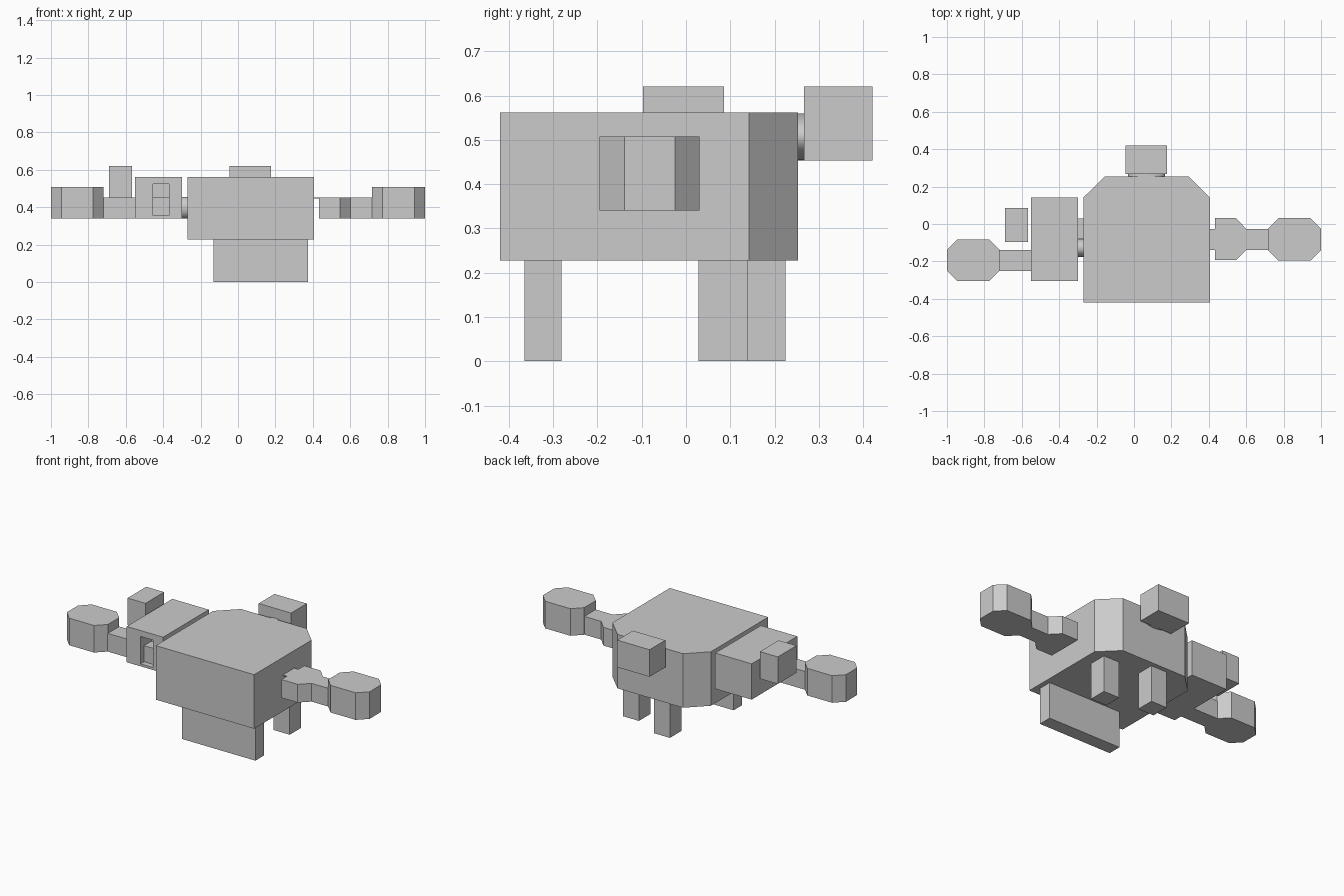
import bpy, bmesh, math

if "Cube" in bpy.data.objects:
    bpy.data.objects.remove(bpy.data.objects["Cube"])

grey = bpy.data.materials.new("light grey")
grey.diffuse_color = (0.6, 0.6, 0.6, 1)
grey.use_nodes = True
grey.node_tree.nodes["Principled BSDF"].inputs["Base Color"].default_value = grey.diffuse_color


def prism(name, outline, z0, z1):
    """Extrude a top-view outline from z0 to z1."""
    bm = bmesh.new()
    face = bm.faces.new([bm.verts.new((x, y, z0)) for x, y in outline])
    ext = bmesh.ops.extrude_face_region(bm, geom=[face])
    for v in ext["geom"]:
        if isinstance(v, bmesh.types.BMVert):
            v.co.z = z1
    bmesh.ops.recalc_face_normals(bm, faces=bm.faces)
    me = bpy.data.meshes.new(name)
    bm.to_mesh(me)
    bm.free()
    ob = bpy.data.objects.new(name, me)
    me.materials.append(grey)
    bpy.context.collection.objects.link(ob)
    return ob


def box(name, x0, x1, y0, y1, z0, z1):
    return prism(name, [(x0, y0), (x1, y0), (x1, y1), (x0, y1)], z0, z1)


def octagon(x0, x1, y0, y1, c=0.056):
    return [(x0, y0 + c), (x0 + c, y0), (x1 - c, y0), (x1, y0 + c),
            (x1, y1 - c), (x1 - c, y1), (x0 + c, y1), (x0, y1 - c)]


def peg(name, loc, rot, scale):
    bpy.ops.mesh.primitive_cylinder_add(vertices=32, radius=1, depth=1,
                                        location=loc, rotation=rot)
    ob = bpy.context.object
    ob.name = name
    ob.scale = scale
    ob.data.materials.append(grey)
    bpy.ops.object.shade_smooth_by_angle()


# Main body with two cut back corners
prism("body", [(-0.27, -0.42), (0.405, -0.42), (0.405, 0.142), (0.293, 0.253),
               (-0.157, 0.253), (-0.27, 0.142)], 0.227, 0.562)

# Feet: one wide in front, two square behind
box("front_foot", -0.13, 0.375, -0.365, -0.281, 0, 0.227)
box("back_right_leg", 0.225, 0.335, 0.028, 0.14, 0, 0.227)
box("back_left_leg", -0.047, 0.063, 0.112, 0.225, 0, 0.227)

# Rear block on a round neck
box("rear_block", -0.045, 0.177, 0.267, 0.421, 0.453, 0.621)
peg("rear_neck", (0.067, 0.26, 0.507), (math.pi / 2, 0, 0), (0.098, 0.053, 0.02))

# Left side block with a front pocket
side = box("side_block", -0.55, -0.30, -0.305, 0.142, 0.34, 0.562)
cutter = box("pocket_cutter", -0.455, -0.37, -0.35, -0.20, 0.355, 0.525)
cutter.hide_render = True
cutter.hide_viewport = True
cut = side.modifiers.new("pocket", "BOOLEAN")
cut.operation = "DIFFERENCE"
cut.solver = "EXACT"
cut.object = cutter
box("pocket_step", -0.455, -0.37, -0.27, -0.20, 0.355, 0.455)
peg("side_axle", (-0.285, -0.128, 0.397), (0, math.pi / 2, 0), (0.057, 0.048, 0.034))
box("side_link", -0.302, -0.268, -0.08, 0.03, 0.37, 0.44)
box("side_box", -0.69, -0.567, -0.097, 0.086, 0.453, 0.621)

# Arms ending in octagonal hands
box("left_arm", -0.722, -0.548, -0.25, -0.138, 0.34, 0.453)
prism("left_hand", octagon(-1.0, -0.718, -0.305, -0.083), 0.34, 0.508)
prism("right_arm", [(0.433, -0.193), (0.545, -0.193), (0.601, -0.138), (0.72, -0.138),
                    (0.72, -0.027), (0.601, -0.027), (0.545, 0.031), (0.433, 0.031)],
      0.34, 0.453)
prism("right_hand", octagon(0.716, 1.0, -0.195, 0.031), 0.34, 0.508)
box("right_arm_tab", 0.404, 0.435, -0.138, -0.027, 0.447, 0.453)
